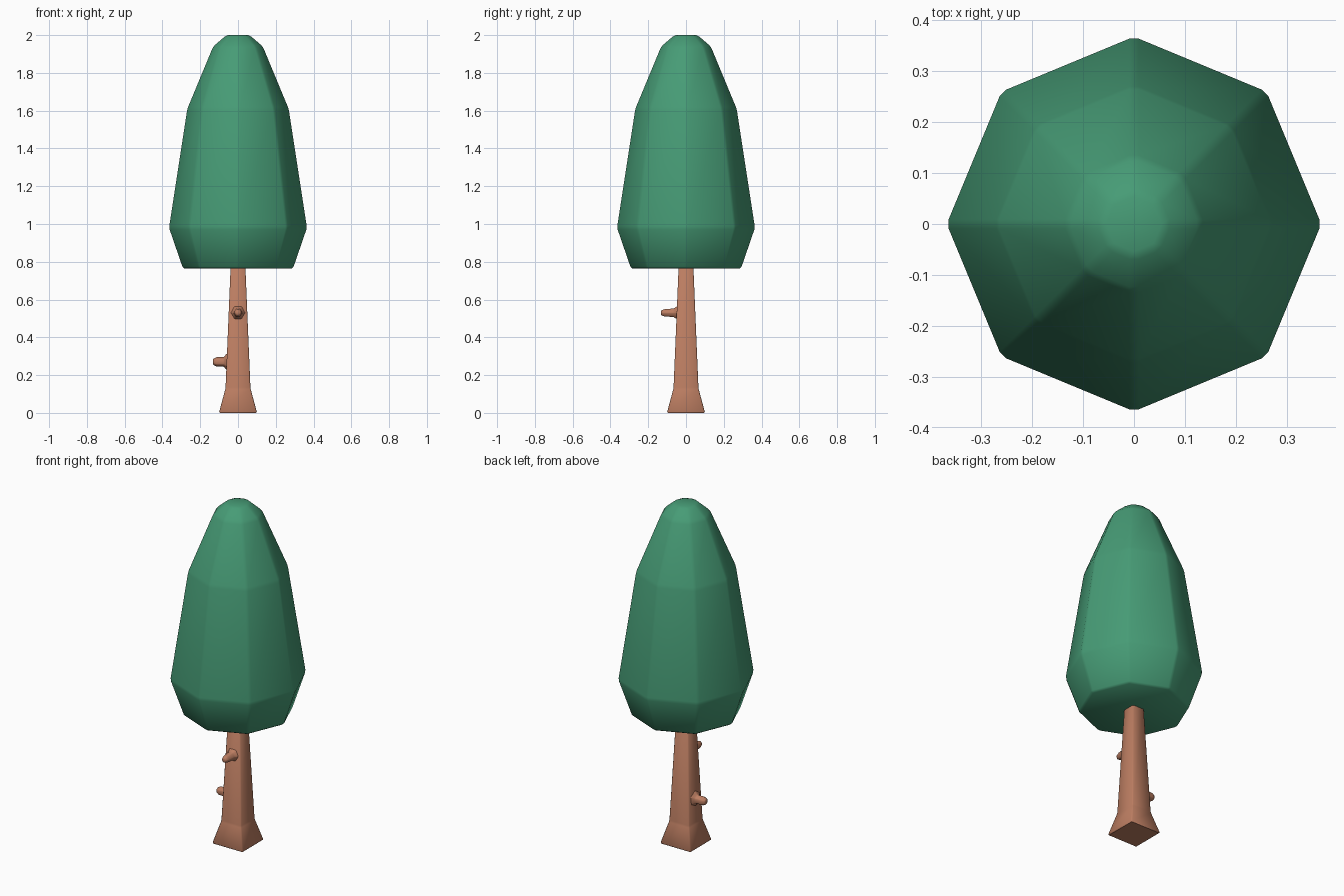
import bpy, bmesh, math
from mathutils import Matrix

if "Cube" in bpy.data.objects:
    bpy.data.objects.remove(bpy.data.objects["Cube"])


def material(name, color):
    m = bpy.data.materials.new(name)
    m.diffuse_color = (*color, 1)
    m.use_nodes = True
    m.node_tree.nodes["Principled BSDF"].inputs["Base Color"].default_value = m.diffuse_color
    return m


GREEN = material("leaf green", (0.062, 0.33, 0.18))
BROWN = material("bark brown", (0.50, 0.205, 0.12))


def lathe(name, profile, sides, mat, bevel, turn=0.0, matrix=None, angle=50):
    """Stack of polygon rings (radius, height), capped, with softened edges."""
    bm = bmesh.new()
    rings = []
    for r, z in profile:
        rings.append([bm.verts.new((r * math.cos(turn + 2 * math.pi * i / sides),
                                    r * math.sin(turn + 2 * math.pi * i / sides), z))
                      for i in range(sides)])
    for a, b in zip(rings, rings[1:]):
        for i in range(sides):
            j = (i + 1) % sides
            bm.faces.new((a[i], a[j], b[j], b[i]))
    bm.faces.new(rings[0][::-1])
    bm.faces.new(rings[-1])
    bmesh.ops.bevel(bm, geom=bm.edges[:], offset=bevel, segments=1,
                    affect='EDGES', clamp_overlap=True)
    if matrix:
        bm.transform(matrix)
    bmesh.ops.recalc_face_normals(bm, faces=bm.faces[:])
    me = bpy.data.meshes.new(name)
    bm.to_mesh(me)
    bm.free()
    me.materials.append(mat)
    ob = bpy.data.objects.new(name, me)
    bpy.context.collection.objects.link(ob)
    bpy.ops.object.select_all(action='DESELECT')
    ob.select_set(True)
    bpy.context.view_layer.objects.active = ob
    bpy.ops.object.shade_smooth_by_angle(angle=math.radians(angle))
    return ob


# Eight-sided crown
lathe("foliage", [(0.295, 0.765), (0.369, 0.98), (0.272, 1.61), (0.135, 1.94), (0.065, 2.0)],
      8, GREEN, 0.01)

# Square trunk with flared foot
q = math.sqrt(2)
lathe("trunk", [(0.101 * q, 0), (0.066 * q, 0.13), (0.038 * q, 0.80)],
      4, BROWN, 0.006, turn=math.pi / 4)

# Branch stubs: profile runs outward along the local z axis
left = Matrix.Translation((0, 0, 0.27)) @ Matrix.Rotation(-math.pi / 2, 4, 'Y')
front = Matrix.Translation((0, 0, 0.53)) @ Matrix.Rotation(math.pi / 2, 4, 'X')
lathe("left_stub", [(0.055, 0.045), (0.042, 0.063), (0.027, 0.075), (0.027, 0.112), (0.017, 0.132)],
      6, BROWN, 0.003, matrix=left)
lathe("front_stub", [(0.045, 0.035), (0.036, 0.052), (0.026, 0.066), (0.022, 0.115), (0.014, 0.132)],
      6, BROWN, 0.003, matrix=front)
